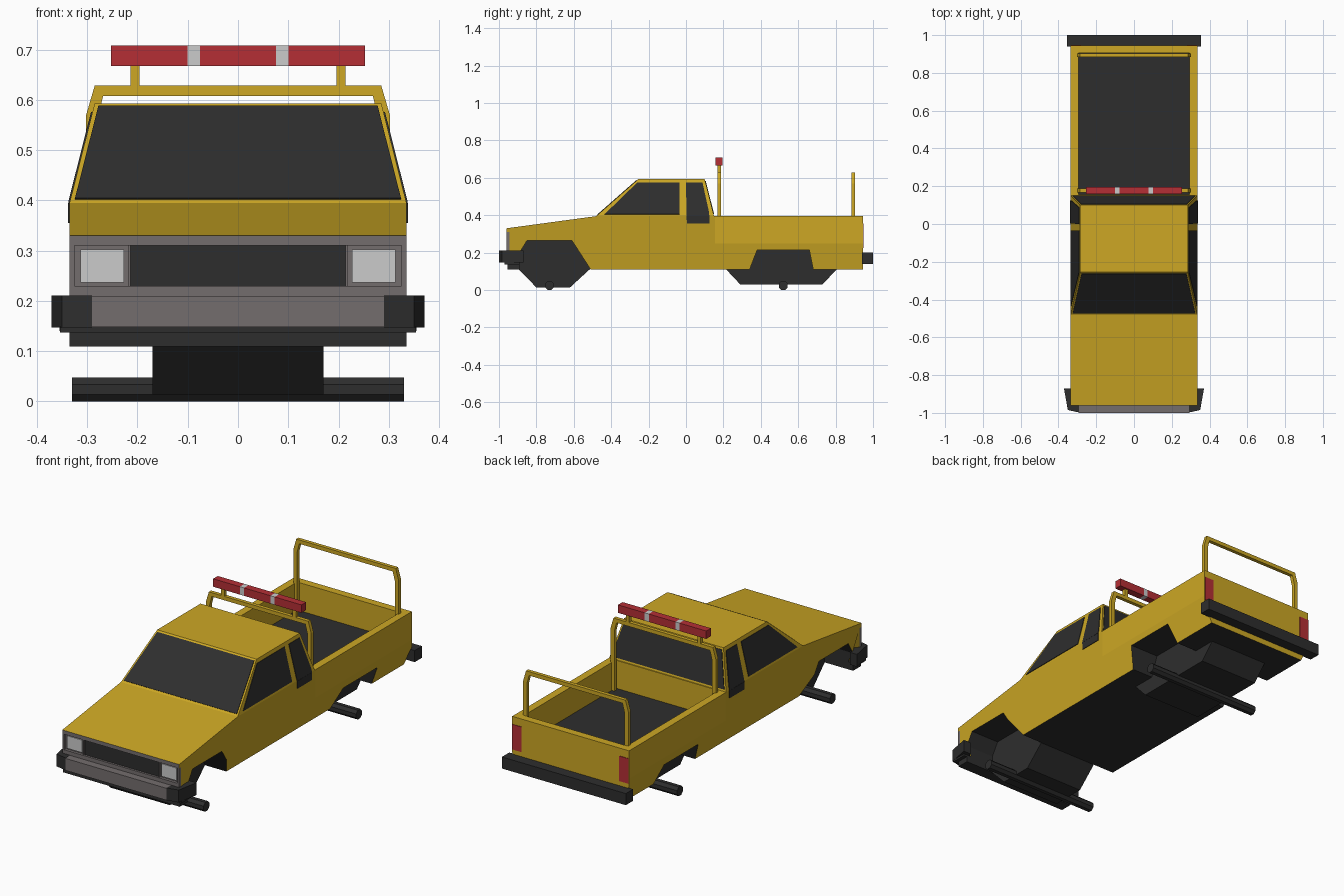
import bpy, bmesh, math
from mathutils import Vector

if "Cube" in bpy.data.objects:
    bpy.data.objects.remove(bpy.data.objects["Cube"])


def material(name, rgb):
    m = bpy.data.materials.new(name)
    m.diffuse_color = (*rgb, 1)
    m.use_nodes = True
    m.node_tree.nodes["Principled BSDF"].inputs["Base Color"].default_value = m.diffuse_color
    return m


YELLOW = material("yellow paint", (0.61, 0.39, 0.018))
BLACK = material("black trim", (0.027, 0.027, 0.027))
GRAY = material("gray metal", (0.175, 0.155, 0.155))
RED = material("red lens", (0.46, 0.028, 0.036))
WHITE = material("white lens", (0.60, 0.60, 0.60))


def finish(name, bm, *mats):
    bmesh.ops.recalc_face_normals(bm, faces=bm.faces)
    me = bpy.data.meshes.new(name)
    bm.to_mesh(me)
    bm.free()
    for m in mats:
        me.materials.append(m)
    ob = bpy.data.objects.new(name, me)
    bpy.context.collection.objects.link(ob)
    return ob


def loft_bm(a, b):
    """Closed solid between two matching rings of 3D points."""
    bm = bmesh.new()
    va = [bm.verts.new(p) for p in a]
    vb = [bm.verts.new(p) for p in b]
    n = len(va)
    bm.faces.new(va)
    bm.faces.new(vb[::-1])
    for i in range(n):
        j = (i + 1) % n
        bm.faces.new((va[i], vb[i], vb[j], va[j]))
    return bm


def loft(name, a, b, mat):
    return finish(name, loft_bm(a, b), mat)


def box(name, x, y, z, mat):
    ring = lambda h: [(x[0], y[0], h), (x[1], y[0], h), (x[1], y[1], h), (x[0], y[1], h)]
    return loft(name, ring(z[0]), ring(z[1]), mat)


def plate(name, pts, mat, t=0.003):
    """Thin panel lying across a surface."""
    p = [Vector(q) for q in pts]
    n = (p[1] - p[0]).cross(p[2] - p[0]).normalized() * t
    return loft(name, [q - n for q in p], [q + n for q in p], mat)


def prism_x(name, profile, w, mat):
    return loft(name, [(-w, y, z) for y, z in profile], [(w, y, z) for y, z in profile], mat)


# Lower body: side profile with wheel arches, tucked in below the crease
W, CREASE = 0.335, 0.21
profile = [(-.945, .11), (-.89, .11), (-.89, .2), (-.85, .265), (-.61, .265), (-.51, .11),
           (.34, .11), (.38, .213), (.66, .213), (.68, .11), (.945, .11), (.945, .25),
           (.155, .25), (.155, .395), (-.48, .395), (-.96, .33), (-.96, .31), (-.945, .31)]
bm = loft_bm([(-W, y, z) for y, z in profile], [(W, y, z) for y, z in profile])
bmesh.ops.bisect_plane(bm, geom=bm.verts[:] + bm.edges[:] + bm.faces[:],
                       plane_co=(0, 0, CREASE), plane_no=(0, 0, 1))
for v in bm.verts:
    if v.co.z < CREASE - 0.001:
        v.co.x -= math.copysign((CREASE - v.co.z) * 0.45, v.co.x)
bmesh.ops.recalc_face_normals(bm, faces=bm.faces)
for f in bm.faces:
    c, n = f.calc_center_median(), f.normal
    if c.z < 0.2 and c.y < -0.85:
        f.material_index = 1                       # front valance
    elif c.y < -0.94 and abs(n.x) < 0.3 and n.z < 0.1:
        f.material_index = 2                       # front panel
    elif abs(n.x) < 0.3 and c.z < 0.27 and c.y < 0.94:
        f.material_index = 1                       # arches, underside, bed floor
finish("body", bm, YELLOW, BLACK, GRAY)

# Load bed walls
for s, side in ((1, "right"), (-1, "left")):
    box(side + "_bed_wall", (s * .295, s * W), (.155, .945), (.25, .395), YELLOW)
box("tailgate", (-.295, .295), (.905, .945), (.25, .395), YELLOW)

# Cab
Z0, Z1 = 0.395, 0.593


def cab_x(z):
    return W - 0.05 * max(0, (z - Z0) / (Z1 - Z0))


def cab_ring(z, y0, y1):
    x = cab_x(z)
    return [(-x, y0, z), (x, y0, z), (x, y1, z), (-x, y1, z)]


loft("cab", cab_ring(Z0, -.48, .15), cab_ring(Z1, -.255, .10), YELLOW)


def cross_window(name, y0, y1, za, zb):
    """Window over the sloping front or back of the cab."""
    pts = []
    for z, signs in ((za, (-1, 1)), (zb, (1, -1))):
        t = (z - Z0) / (Z1 - Z0)
        pts += [(s * (cab_x(z) - 0.009), y0 + (y1 - y0) * t, z) for s in signs]
    plate(name, pts, BLACK)


cross_window("windshield", -.48, -.255, .402, .586)
cross_window("rear_window", .15, .10, .405, .583)

for s, side in ((1, "right"), (-1, "left")):
    on_side = lambda pts: [(s * cab_x(z), y, z) for y, z in pts]
    plate(side + "_door_window",
          on_side([(-.435, .405), (-.035, .405), (-.035, .575), (-.26, .575)]), BLACK)
    plate(side + "_rear_side_window",
          on_side([(.003, Z0), (.125, Z0), (.122, .42), (.088, .575), (0, .575)]), BLACK)
    plate(side + "_rear_side_window_base",
          on_side([(.005, .355), (.125, .355), (.125, Z0), (.003, Z0)]), BLACK)

    # Headlights with frame, tail lights
    lamp = lambda x0, x1, z0, z1, y: [(s * x0, y, z0), (s * x1, y, z0), (s * x1, y, z1), (s * x0, y, z1)]
    plate(side + "_headlight", lamp(.227, .313, .237, .302, -.948), WHITE)
    box(side + "_headlight_divider", (s * .214, s * .219), (-.956, -.94), (.23, .31), GRAY)
    box(side + "_headlight_frame", (s * .325, s * W), (-.96, -.944), (.23, .31), GRAY)
    plate(side + "_tail_light", lamp(.28, .333, .225, .355, .945), RED)

    # Wrap-around front bumper end
    plan = [(.29, -.998), (.35, -.985), (.371, -.87), (.33, -.87), (.29, -.93)]
    loft(side + "_bumper_end", [(s * x, y, .147) for x, y in plan],
         [(s * x, y, .211) for x, y in plan], BLACK)

# Grille and bumpers
plate("grille", [(-.214, -.946, .23), (.214, -.946, .23), (.214, -.946, .31), (-.214, -.946, .31)], BLACK)
box("grille_lower_bar", (-W, W), (-.96, -.944), (.209, .23), GRAY)
box("front_bumper", (-.29, .29), (-1, -.94), (.148, .21), GRAY)
box("front_bumper_lip", (-.354, .354), (-.97, -.89), (.137, .149), BLACK)
box("front_valance", (-W, W), (-.955, -.89), (.109, .14), BLACK)
box("rear_bumper", (-.355, .355), (.94, 1), (.14, .2), BLACK)

# Underbody: wheel well cores, drivetrain housings, octagonal axles
box("front_well_core", (-.17, .17), (-.9, -.5), (.112, .28), BLACK)
box("rear_well_core", (-.17, .17), (.33, .69), (.112, .24), BLACK)
prism_x("front_housing", [(-.9, .115), (-.8, .014), (-.62, .014), (-.51, .115)], .17, BLACK)
prism_x("rear_housing", [(.21, .115), (.29, .03), (.73, .03), (.81, .115)], .17, BLACK)
for name, y in (("front_axle", -.73), ("rear_axle", .52)):
    r = 0.024 / math.cos(math.pi / 8)
    ring = [(y + r * math.cos((k + .5) * math.pi / 4), .024 + r * math.sin((k + .5) * math.pi / 4))
            for k in range(8)]
    prism_x(name, ring, .33, BLACK)

# Roll hoops in the bed
half = [(.302, .25), (.302, .57), (.285, .628)]
inner = [(.28, .25), (.28, .562), (.268, .608)]
outline = (half + [(-x, z) for x, z in half[::-1]]
           + [(-x, z) for x, z in inner] + inner[::-1])
for name, y in (("front_hoop", .168), ("rear_hoop", .884)):
    loft(name, [(x, y, z) for x, z in outline], [(x, y + .019, z) for x, z in outline], YELLOW)

# Light bar on two posts
for s, side in ((1, "right"), (-1, "left")):
    box(side + "_light_post", (s * .196, s * .214), (.168, .187), (.62, .668), YELLOW)
cuts = [-.253, -.1, -.076, .076, .1, .253]
for i in range(5):
    box(f"light_bar_{i + 1}", (cuts[i], cuts[i + 1]), (.158, .196), (.667, .708), WHITE if i % 2 else RED)
